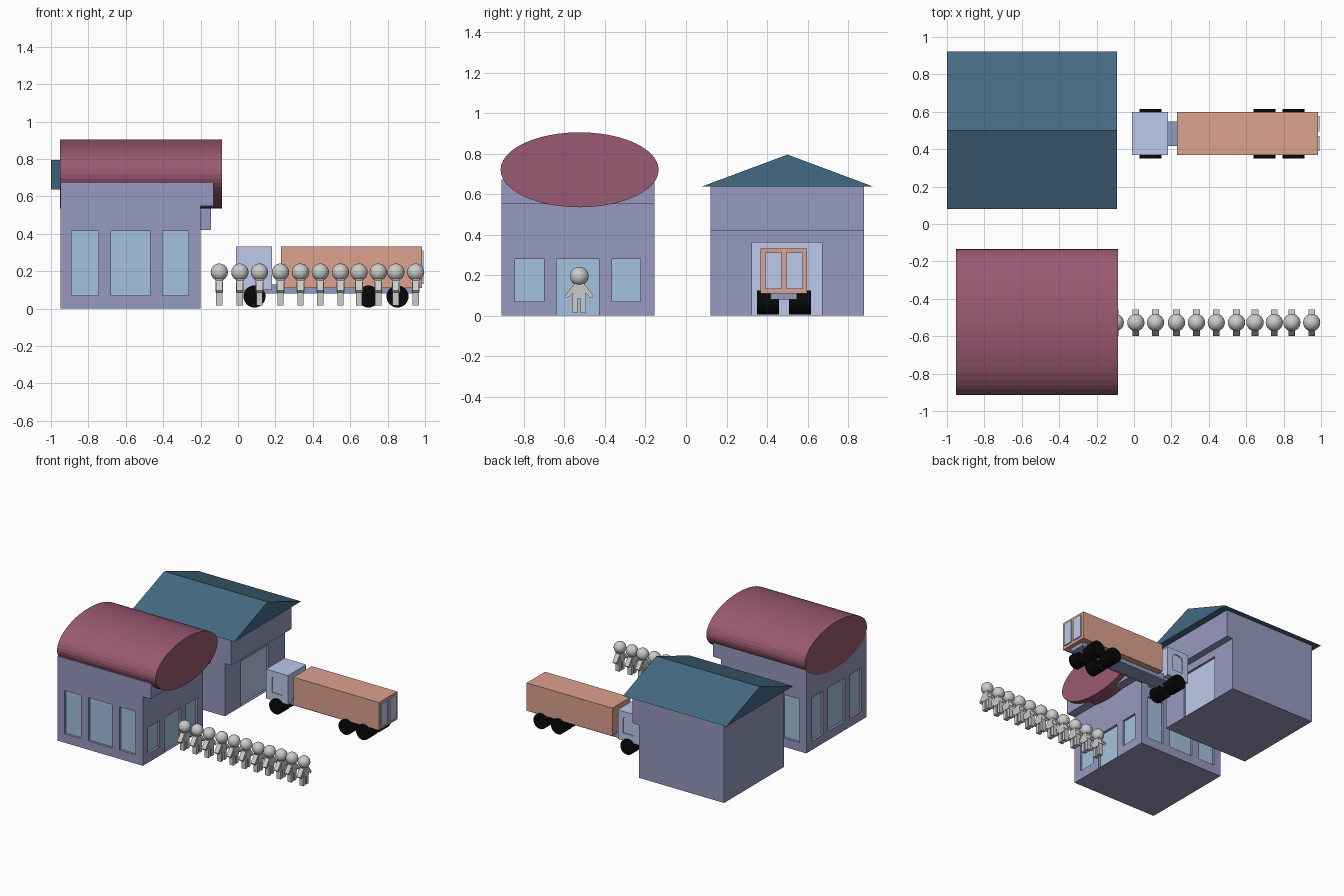
import bpy, bmesh, math
from mathutils import Matrix, Vector

if "Cube" in bpy.data.objects:
    bpy.data.objects.remove(bpy.data.objects["Cube"])


def material(name, hexa):
    m = bpy.data.materials.new(name)
    c = [int(hexa[i:i + 2], 16) / 255 for i in (0, 2, 4)]
    m.diffuse_color = [v ** 2.2 for v in c] + [1]
    m.use_nodes = True
    m.node_tree.nodes["Principled BSDF"].inputs["Base Color"].default_value = m.diffuse_color
    return m


WALL = material("wall_paint", "9698BE")
GLASS = material("window_glass", "A3C1DC")
PALE = material("pale_blue", "BCC8EA")
RED = material("red_roofing", "985A70")
TEAL = material("teal_roofing", "456980")
CARGO = material("cargo_panel", "DBA08C")
RUBBER = material("rubber", "101010")
FRAME = material("chassis_steel", "8C9CC0")


def finish(name, bm, mat=None):
    bmesh.ops.recalc_face_normals(bm, faces=bm.faces)
    me = bpy.data.meshes.new(name)
    bm.to_mesh(me)
    bm.free()
    if mat:
        me.materials.append(mat)
    ob = bpy.data.objects.new(name, me)
    bpy.context.collection.objects.link(ob)
    return ob


def add_prism(bm, pts, axis, a, b):
    """Extrude a 2D profile along an axis; pts are the two other axes in order."""
    def at(p, t):
        v = list(p)
        v.insert("xyz".index(axis), t)
        return v
    f = bm.faces.new([bm.verts.new(at(p, a)) for p in pts])
    r = bmesh.ops.extrude_face_region(bm, geom=[f])
    vs = [g for g in r["geom"] if isinstance(g, bmesh.types.BMVert)]
    d = Vector((0, 0, 0))
    d["xyz".index(axis)] = b - a
    bmesh.ops.translate(bm, verts=vs, vec=d)


def prism(name, pts, axis, a, b, mat=None):
    bm = bmesh.new()
    add_prism(bm, pts, axis, a, b)
    return finish(name, bm, mat)


def rect(u0, u1, v0, v1):
    return [(u0, v0), (u1, v0), (u1, v1), (u0, v1)]


def box(name, x, y, z, mat=None):
    return prism(name, rect(*x, *y), "z", *z, mat)


def recess(target, label, openings, depth, mat):
    """Cut openings (axis, wall position, outward sign, profile), then set panes in them."""
    bm = bmesh.new()
    for axis, pos, s, pts in openings:
        add_prism(bm, pts, axis, pos + s * 0.02, pos - s * depth)
    cut = finish("cutter", bm)
    mod = target.modifiers.new("openings", 'BOOLEAN')
    mod.operation, mod.solver, mod.object = 'DIFFERENCE', 'EXACT', cut
    dg = bpy.context.evaluated_depsgraph_get()
    me = bpy.data.meshes.new_from_object(target.evaluated_get(dg))
    target.modifiers.clear()
    target.data = me
    bpy.data.objects.remove(cut)
    bm = bmesh.new()
    for axis, pos, s, pts in openings:
        add_prism(bm, pts, axis, pos - s * (depth + 0.004), pos - s * (depth - 0.004))
    finish(label, bm, mat)


# Shop with an overhanging upper storey
def l_profile(x1, x2, z1, z2):
    return [(-0.95, 0), (x1, 0), (x1, z1), (x2, z1), (x2, z2), (-0.95, z2)]


shop = prism("shop_walls", l_profile(-0.2, -0.13, 0.55, 0.672), "y", -0.91, -0.155, WALL)
openings = []
for off, w in ((0.06, 0.145), (0.27, 0.21), (0.545, 0.14)):
    for axis, pos, s, start in (("y", -0.91, -1, -0.95), ("y", -0.155, 1, -0.95),
                                ("x", -0.95, -1, -0.91)):
        openings.append((axis, pos, s, rect(start + off, start + off + w, 0.07, 0.415)))
for y0, y1, z0 in ((-0.845, -0.70, 0.07), (-0.64, -0.43, 0.003), (-0.365, -0.225, 0.07)):
    openings.append(("x", -0.2, 1, rect(y0, y1, z0, 0.28)))
recess(shop, "shop_windows", openings, 0.022, GLASS)

# Oval shop roof
N = 48
oval = [(-0.525 + 0.39 * math.cos(2 * math.pi * i / N),
         0.72 + 0.185 * math.sin(2 * math.pi * i / N)) for i in range(N)]
prism("shop_oval_roof", oval, "x", -0.952, -0.085, RED)

# Warehouse with gable roof and loading door
house = prism("warehouse_walls", l_profile(-0.2, -0.145, 0.42, 0.64), "y", 0.122, 0.878, WALL)
recess(house, "loading_door", [("x", -0.2, 1, rect(0.325, 0.67, 0.003, 0.36))], 0.022, PALE)
prism("warehouse_gable_roof", [(0.08, 0.638), (0.922, 0.638), (0.501, 0.795)], "x", -1.0, -0.09, TEAL)

# Truck: chassis, cab, cargo box with rear doors
YC = 0.483
box("truck_chassis", (0.0, 0.95), (YC - 0.065, YC + 0.065), (0.08, 0.128), FRAME)
cab = box("truck_cab", (-0.01, 0.182), (YC - 0.115, YC + 0.115), (0.1, 0.332), PALE)
arch = [(0.04, 0.16), (0.135, 0.16), (0.135, 0.27), (0.128, 0.288), (0.11, 0.296),
        (0.078, 0.296), (0.05, 0.285), (0.04, 0.262)]
recess(cab, "cab_windows", [("y", YC - 0.115, -1, arch), ("y", YC + 0.115, 1, arch),
                            ("x", -0.01, -1, rect(YC - 0.09, YC + 0.09, 0.2, 0.3))], 0.012, PALE)
box("cargo_box", (0.23, 0.983), (YC - 0.115, YC + 0.115), (0.11, 0.332), CARGO)
for side in (-1, 1):
    y = sorted((YC + side * 0.012, YC + side * 0.094))
    box("cargo_door", (0.975, 0.992), y, (0.132, 0.312), PALE)

# Wheels
for wx in (0.088, 0.698, 0.853):
    for side in (-1, 1):
        bm = bmesh.new()
        bmesh.ops.create_cone(bm, cap_ends=True, segments=32, radius1=0.059, radius2=0.059, depth=0.108,
                              matrix=Matrix.Translation((wx, YC + side * 0.079, 0.065))
                              @ Matrix.Rotation(math.pi / 2, 4, 'X'))
        ob = finish("wheel", bm, RUBBER)
        for p in ob.data.polygons:
            p.use_smooth = len(p.vertices) == 4

# Queue of people sharing one body and one head mesh
bm = bmesh.new()
add_prism(bm, [(-0.034, 0.085), (0.034, 0.085), (0.026, 0.158), (-0.026, 0.158)], "x", -0.021, 0.021)
for s in (-1, 1):
    add_prism(bm, [(s * 0.02, 0.155), (s * 0.032, 0.148), (s * 0.071, 0.098),
                   (s * 0.06, 0.086), (s * 0.024, 0.118)], "x", -0.018, 0.018)
    add_prism(bm, rect(s * 0.007, s * 0.034, 0.016, 0.095), "x", -0.017, 0.017)
body = finish("person_body", bm)
bm = bmesh.new()
bmesh.ops.create_uvsphere(bm, u_segments=24, v_segments=16, radius=0.046)
head = finish("person_head", bm)
for p in head.data.polygons:
    p.use_smooth = True
for i, x in enumerate((-0.1, 0.01, 0.115, 0.227, 0.334, 0.44, 0.548, 0.647, 0.75, 0.844, 0.95)):
    b, h = (body, head) if i == 0 else (body.copy(), head.copy())
    if i:
        bpy.context.collection.objects.link(b)
        bpy.context.collection.objects.link(h)
    b.location = (x, -0.527, 0)
    h.location = (x, -0.527, 0.195)
